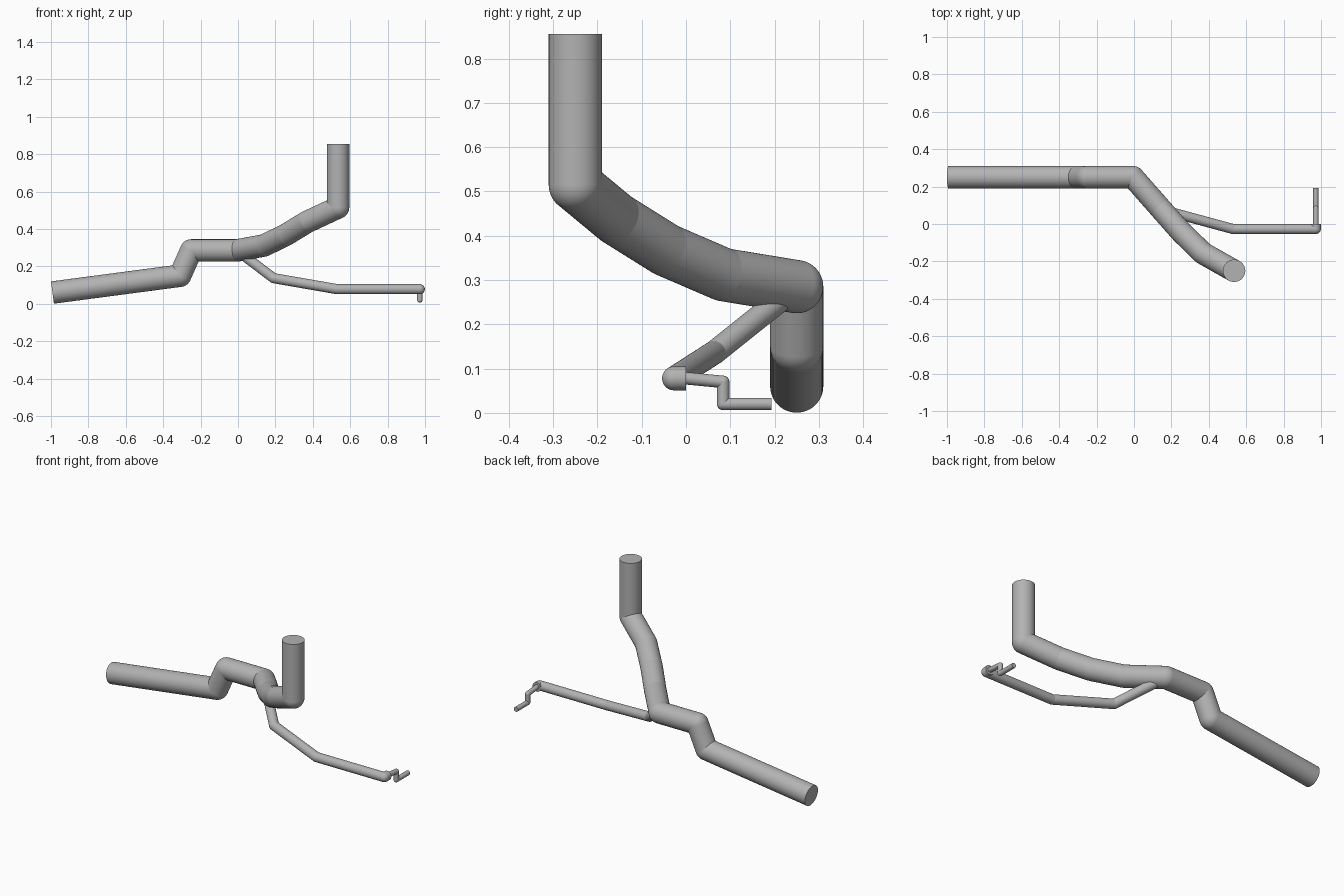
import bpy, bmesh
from mathutils import Vector, Matrix

cube = bpy.data.objects.get("Cube")
if cube:
    bpy.data.objects.remove(cube, do_unlink=True)

grey = bpy.data.materials.new("pipe grey")
grey.use_nodes = True
colour = (0.45, 0.45, 0.45, 1)
grey.diffuse_color = colour
grey.node_tree.nodes["Principled BSDF"].inputs["Base Color"].default_value = colour

SIDES = 48


def pipe(name, points, radius):
    """Straight round runs between the points, with a ball at each bend."""
    points = [Vector(p) for p in points]
    bm = bmesh.new()
    for a, b in zip(points, points[1:]):
        turn = (b - a).to_track_quat('Z', 'Y').to_matrix().to_4x4()
        bmesh.ops.create_cone(bm, cap_ends=True, segments=SIDES,
                              radius1=radius, radius2=radius, depth=(b - a).length,
                              matrix=Matrix.Translation((a + b) / 2) @ turn)
    # Remove the discs hidden inside the bends, keep the two open ends
    hidden = [f for f in bm.faces if len(f.verts) == SIDES and any(
        (f.calc_center_median() - p).length < 0.001 for p in points[1:-1])]
    bmesh.ops.delete(bm, geom=hidden, context='FACES_ONLY')
    for p in points[1:-1]:
        bmesh.ops.create_uvsphere(bm, u_segments=SIDES, v_segments=SIDES // 2,
                                  radius=radius, matrix=Matrix.Translation(p))
    mesh = bpy.data.meshes.new(name)
    bm.to_mesh(mesh)
    bm.free()
    mesh.materials.append(grey)
    obj = bpy.data.objects.new(name, mesh)
    bpy.context.collection.objects.link(obj)
    bpy.ops.object.select_all(action='DESELECT')
    obj.select_set(True)
    bpy.context.view_layer.objects.active = obj
    bpy.ops.object.shade_smooth_by_angle()
    return obj


fork = (-0.005, 0.25, 0.285)

# Wide pipe: long low run, step up, sweeping bend, upright end
pipe("main_pipe", [
    (-0.992, 0.25, 0.06), (-0.31, 0.25, 0.15), (-0.25, 0.25, 0.285), fork,
    (0.14, 0.085, 0.312), (0.255, -0.045, 0.368), (0.37, -0.157, 0.438),
    (0.535, -0.25, 0.515), (0.535, -0.25, 0.855)], 0.06)

# Thinner branch leaving the fork and turning back at its end
pipe("branch_pipe", [
    fork, (0.19, 0.065, 0.137), (0.53, -0.027, 0.078),
    (0.972, -0.027, 0.078), (0.972, 0, 0.078)], 0.027)

# Narrow cranked outlet
pipe("outlet_pipe", [
    (0.972, -0.01, 0.079), (0.972, 0.084, 0.07),
    (0.972, 0.084, 0.02), (0.972, 0.193, 0.02)], 0.014)
